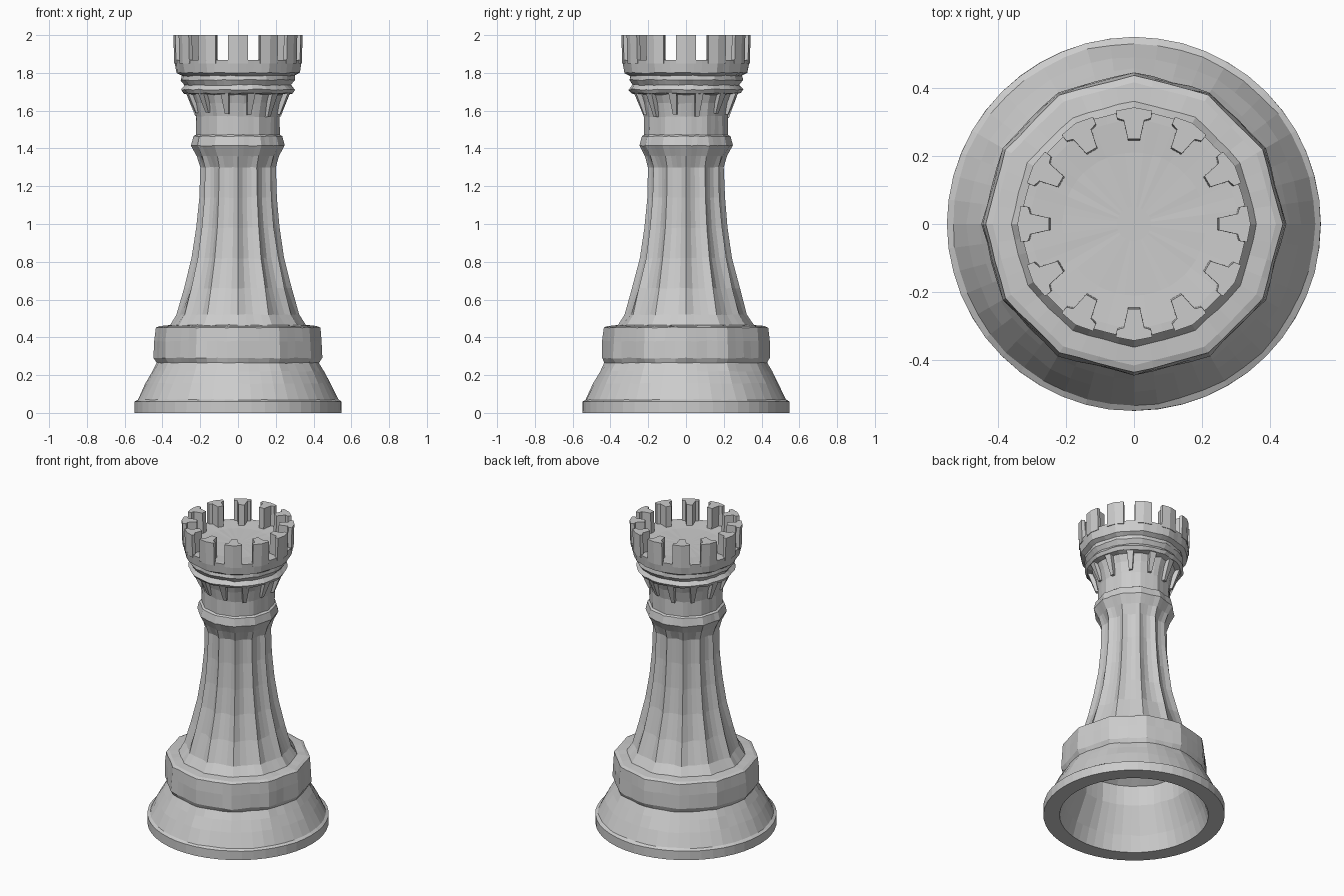
import bpy, bmesh, random
from math import sin, cos, pi

if "Cube" in bpy.data.objects:
    bpy.data.objects.remove(bpy.data.objects["Cube"])

random.seed(4)
SIDES = 12           # facets / flutes / battlements
SEG = 48             # segments around


def add_object(name, bm):
    bmesh.ops.recalc_face_normals(bm, faces=bm.faces[:])
    me = bpy.data.meshes.new(name)
    bm.to_mesh(me)
    bm.free()
    ob = bpy.data.objects.new(name, me)
    bpy.context.collection.objects.link(ob)
    return ob


def facet(a):
    """Radius factor of a 12-gon with corners on the axes."""
    step = 2 * pi / SIDES
    m = (a + step / 2) % step - step / 2     # angle from the nearest corner
    return cos(step / 2) / cos(step / 2 - abs(m))


def lathe(name, rows):
    """rows: radius, z, k (0 round, 1 twelve-sided, above 1 fluted), jitter."""
    bm = bmesh.new()
    rings = []
    for r, z, k, j in rows:
        ring = []
        for i in range(SEG):
            a = 2 * pi * i / SEG
            rr = r * (1 - k * (1 - facet(a))) + random.uniform(-j, j)
            zz = z + random.uniform(-j, j)
            ring.append(bm.verts.new((rr * cos(a), rr * sin(a), zz)))
        rings.append(ring)
    for lo, hi in zip(rings, rings[1:]):
        for i in range(SEG):
            n = (i + 1) % SEG
            bm.faces.new((lo[i], lo[n], hi[n], hi[i]))
    bm.faces.new(rings[0])
    bm.faces.new(rings[-1])
    return add_object(name, bm)


def prism(bm, angle, bottom, top):
    """Block between two outlines of (across, radius, z), turned to an angle."""
    c, s = cos(angle), sin(angle)
    loops = []
    for outline in (bottom, top):
        loops.append([bm.verts.new((r * c - w * s, r * s + w * c, z))
                      for w, r, z in outline])
    lo, hi = loops
    bm.faces.new(lo[::-1])
    bm.faces.new(hi)
    for i in range(len(lo)):
        n = (i + 1) % len(lo)
        bm.faces.new((lo[i], lo[n], hi[n], hi[i]))


# Body: hollow inside, flared base, collar, fluted shaft, ring, neck, head
J = 0.003
body = [
    (0.06, 1.35, 0, 0), (0.10, 1.20, 0, J), (0.12, 0.90, 0, J),
    (0.17, 0.65, 0, J), (0.25, 0.46, 0, J), (0.345, 0.40, 0, J),
    (0.35, 0.27, 0, J), (0.42, 0.10, 0, J), (0.45, 0.0, 0, 0),
    (0.548, 0.0, 0, 0), (0.548, 0.06, 0, 0.001), (0.53, 0.07, 0, J),
    (0.49, 0.155, 0.2, J), (0.455, 0.22, 0.4, J), (0.43, 0.265, 0.6, J),
    (0.445, 0.29, 0.9, J), (0.442, 0.38, 0.9, J), (0.435, 0.452, 0.9, 0.002),
    (0.415, 0.46, 0.9, 0.001), (0.36, 0.465, 0.8, 0.002),
    (0.325, 0.52, 1.5, J), (0.285, 0.66, 3.0, J), (0.245, 0.82, 3.4, J),
    (0.22, 0.98, 3.6, 0.002), (0.205, 1.14, 3.6, 0.002),
    (0.20, 1.30, 3.2, 0.002), (0.218, 1.36, 1.5, 0.002),
    (0.247, 1.415, 1, 0.002), (0.235, 1.465, 1, 0.002),
    (0.222, 1.472, 1, 0.001), (0.222, 1.57, 0.9, J), (0.238, 1.64, 0.7, J),
    (0.255, 1.685, 0.5, J), (0.288, 1.692, 0.4, J), (0.302, 1.712, 0.4, J),
    (0.282, 1.735, 0.4, J), (0.302, 1.762, 0.5, J), (0.298, 1.785, 0.5, J),
    (0.326, 1.80, 0.6, J), (0.338, 1.868, 0.9, 0.001),
    (0.312, 1.868, 0.9, 0), (0.21, 1.862, 0, 0.001), (0.05, 1.86, 0, 0),
]
lathe("tower_body", body)

# Battlements: T-shaped blocks with a tapering rib on the inner side
right_half = [(0.053, 0.328), (0.05, 0.306), (0.03, 0.30), (0.018, 0.245)]
plan = ([(0, 0.338)] + right_half
        + [(-w, r) for w, r in reversed(right_half)])
bm = bmesh.new()
for i in range(SIDES):
    prism(bm, 2 * pi * i / SIDES,
          [(w, r, 1.85) for w, r in plan],
          [(w, r + 0.004, 2.0) for w, r in plan])
add_object("battlements", bm)

# Corbels: small hanging brackets under the head
bm = bmesh.new()
for i in range(SIDES):
    z = 1.575 + random.uniform(-0.015, 0.015)
    prism(bm, 2 * pi * (i + 0.5) / SIDES,
          [(-0.012, 0.20, z), (0.012, 0.20, z),
           (0.010, 0.232, z), (-0.010, 0.232, z)],
          [(-0.022, 0.22, 1.70), (0.022, 0.22, 1.70),
           (0.022, 0.282, 1.70), (-0.022, 0.282, 1.70)])
add_object("corbels", bm)
